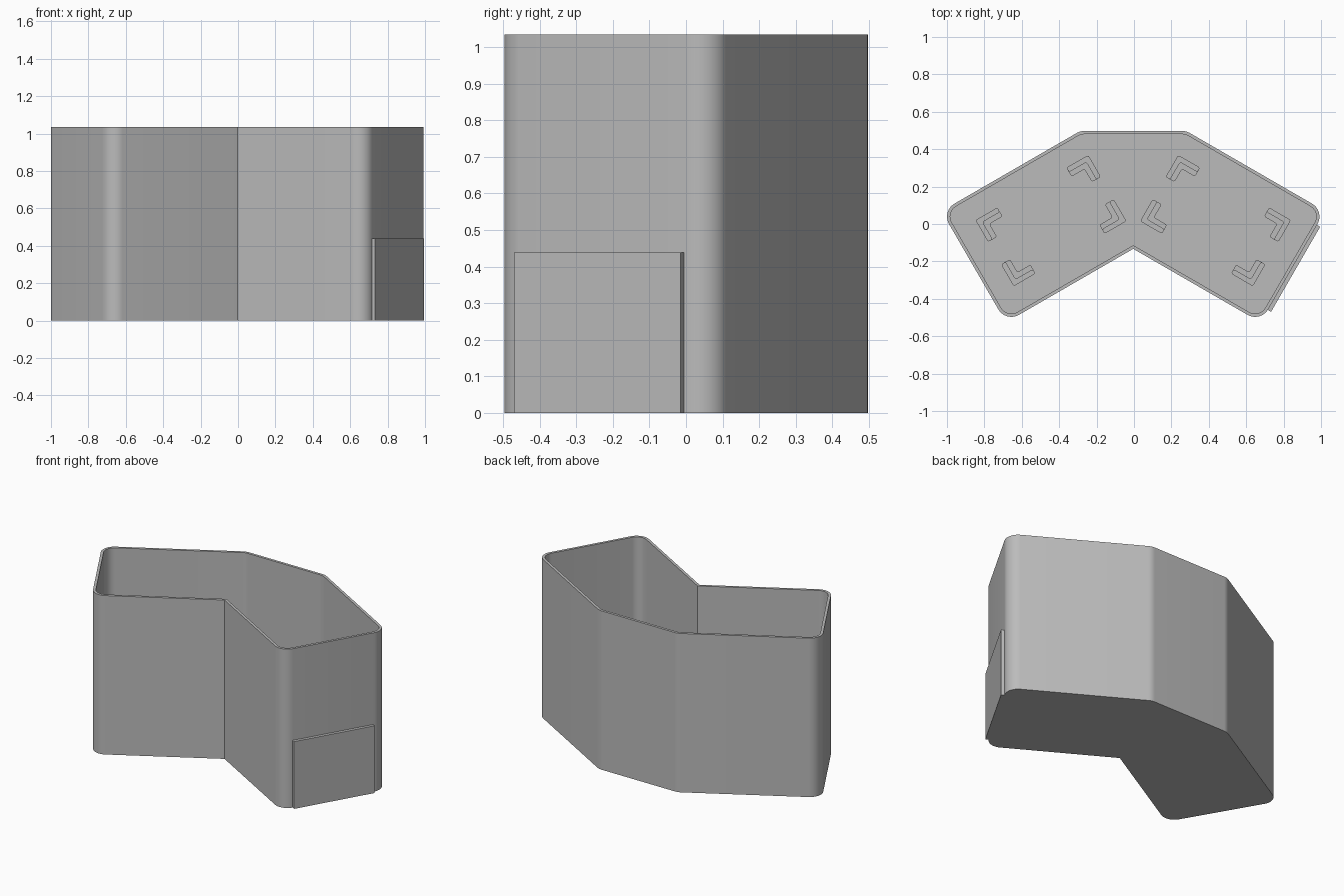
import bpy, bmesh, math
from mathutils import Vector

cube = bpy.data.objects.get("Cube")
if cube:
    bpy.data.objects.remove(cube, do_unlink=True)

grey = bpy.data.materials.new("light grey plastic")
grey.use_nodes = True
colour = (0.5, 0.5, 0.5, 1)
grey.diffuse_color = colour
grey.node_tree.nodes["Principled BSDF"].inputs["Base Color"].default_value = colour

SHIFT = -0.004          # balances the plate on one end
HEIGHT, WALL, FLOOR, RADIUS = 1.035, 0.017, 0.02, 0.08
ALONG = Vector((math.cos(math.pi / 6), -0.5))   # wing direction
ACROSS = Vector((0.5, math.cos(math.pi / 6)))


def fillet(points, radii, steps=8):
    """Round the corners of a closed 2D outline."""
    result = []
    for i, p in enumerate(points):
        r = radii[i]
        if r == 0:
            result.append(p.copy())
            continue
        d1 = (points[i - 1] - p).normalized()
        d2 = (points[(i + 1) % len(points)] - p).normalized()
        half = d1.angle(d2) / 2
        centre = p + (d1 + d2).normalized() * r / math.sin(half)
        a = p + d1 * r / math.tan(half) - centre
        b = p + d2 * r / math.tan(half) - centre
        for k in range(steps + 1):
            result.append(centre + a.lerp(b, k / steps).normalized() * r)
    return result


def inset(points, t):
    """Move every side of a counter-clockwise outline inward by t."""
    result = []
    for i, p in enumerate(points):
        d1 = (p - points[i - 1]).normalized()
        d2 = (points[(i + 1) % len(points)] - p).normalized()
        n1, n2 = Vector((-d1.y, d1.x)), Vector((-d2.y, d2.x))
        result.append(p + (n1 + n2) * t / (1 + n1.dot(n2)))
    return result


def ring(bm, outline, z):
    return [bm.verts.new((p.x + SHIFT, p.y, z)) for p in outline]


def bridge(bm, a, b):
    for i in range(len(a)):
        bm.faces.new((a[i - 1], a[i], b[i], b[i - 1]))


def prism(bm, outline, z0, z1):
    low, high = ring(bm, outline, z0), ring(bm, outline, z1)
    bridge(bm, low, high)
    bm.faces.new(low)
    bm.faces.new(high)


def finish(bm, name):
    bmesh.ops.recalc_face_normals(bm, faces=bm.faces[:])
    mesh = bpy.data.meshes.new(name)
    bm.to_mesh(mesh)
    bm.free()
    mesh.materials.append(grey)
    obj = bpy.data.objects.new(name, mesh)
    bpy.context.collection.objects.link(obj)
    bpy.ops.object.select_all(action='DESELECT')
    obj.select_set(True)
    bpy.context.view_layer.objects.active = obj
    bpy.ops.object.shade_smooth_by_angle(angle=math.radians(30))


# Bent open container: thin wall with a solid floor
right = [Vector(p) for p in ((0.681, -0.526), (1.025, 0.069), (0.284, 0.497))]
left = [Vector((-p.x, p.y)) for p in reversed(right)]
corners = [Vector((0, -0.133))] + right + left
outer = fillet(corners, [0] + [RADIUS] * 6)
inner = fillet(inset(corners, WALL), [0] + [RADIUS - WALL] * 6)
bm = bmesh.new()
rings = [ring(bm, outer, 0), ring(bm, outer, HEIGHT),
         ring(bm, inner, HEIGHT), ring(bm, inner, FLOOR)]
for a, b in zip(rings, rings[1:]):
    bridge(bm, a, b)
bm.faces.new(rings[0])
bm.faces.new(rings[-1])
finish(bm, "container")

# Flat plate on the lower part of the left end wall
bm = bmesh.new()
top = Vector((0.982, -0.005))
bottom = top - ACROSS * 0.525
prism(bm, [bottom - ALONG * 0.002, bottom + ALONG * 0.02,
           top + ALONG * 0.02, top - ALONG * 0.002], 0, 0.438)
finish(bm, "end_plate")


# Stepped corner brackets on the floor, four per wing
def bracket_outline(width, arm=0.135):
    pts = [Vector(p) for p in ((0, 0), (arm, 0), (arm, width),
                               (width, width), (width, arm), (0, arm))]
    return fillet(pts, [0.01] * 6, 3)


def place(outline, su, sv, side):
    result = []
    for p in outline:
        q = (Vector((0.44, 0.018)) + ALONG * su * (0.348 - p.x)
             + ACROSS * sv * (0.204 - p.y))
        result.append(Vector((q.x * side, q.y)))
    return result


for side, wing in ((1, "left"), (-1, "right")):
    for su, end in ((1, "outer"), (-1, "inner")):
        for sv, row in ((1, "back"), (-1, "front")):
            bm = bmesh.new()
            prism(bm, place(bracket_outline(0.055), su, sv, side), FLOOR - 0.002, 0.035)
            prism(bm, place(bracket_outline(0.028), su, sv, side), 0.033, 0.06)
            finish(bm, f"{wing}_{end}_{row}_bracket")
